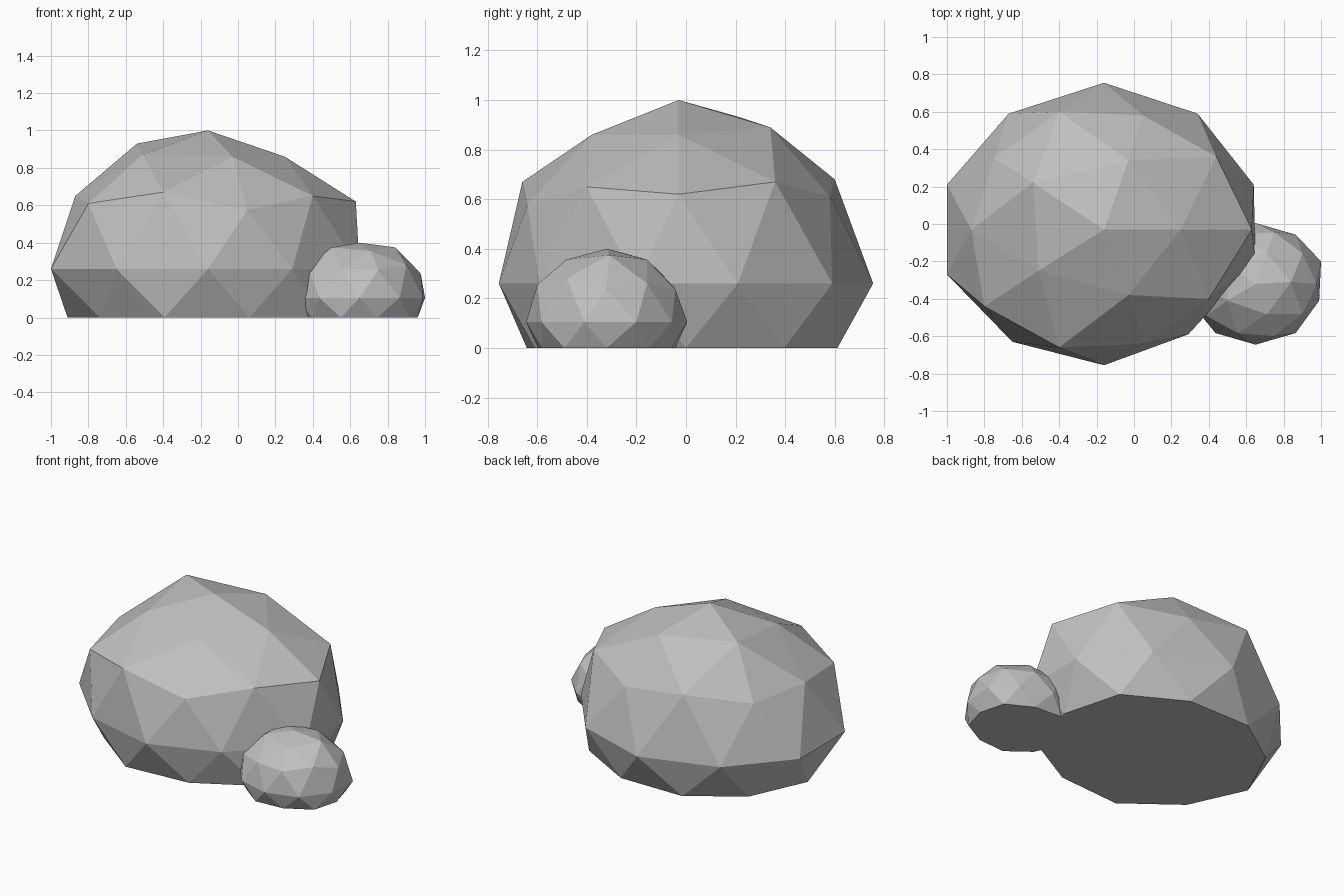
import bpy
import bmesh
from mathutils import Vector

cube = bpy.data.objects.get("Cube")
if cube:
    bpy.data.objects.remove(cube, do_unlink=True)

# Single stone colour
stone = bpy.data.materials.new("stone_grey")
stone.use_nodes = True
grey = (0.53, 0.53, 0.53, 1)
stone.diffuse_color = grey
stone.node_tree.nodes["Principled BSDF"].inputs["Base Color"].default_value = grey


def make_rock(name, center, radii, corners):
    """Faceted ball flattened on the ground, with some corners moved."""
    bm = bmesh.new()
    bmesh.ops.create_icosphere(bm, subdivisions=2, radius=1)
    for vert in bm.verts:
        for axis in range(3):
            vert.co[axis] = center[axis] + vert.co[axis] * radii[axis]
        vert.co.z = max(vert.co.z, 0)

    # Pull the nearest corner of the ball to each weathered position
    for corner in corners:
        target = Vector(corner)
        nearest = min(bm.verts, key=lambda v: (v.co - target).length)
        nearest.co = target

    # Merge the flattened underside into one flat base
    base = [f for f in bm.faces if all(v.co.z < 0.001 for v in f.verts)]
    bmesh.ops.dissolve_faces(bm, faces=base, use_verts=True)
    bmesh.ops.recalc_face_normals(bm, faces=bm.faces)

    mesh = bpy.data.meshes.new(name)
    bm.to_mesh(mesh)
    bm.free()
    mesh.materials.append(stone)
    rock = bpy.data.objects.new(name, mesh)
    bpy.context.collection.objects.link(rock)
    return rock


# Weathered corners of the large rock, from the crown down to the waist
crown = [(-.16, -.03, 1), (.25, -.03, .86), (-.03, .34, .89),
         (-.54, .22, .93), (-.51, -.25, .87), (-.03, -.38, .86)]
shoulder = [(.63, -.03, .62), (.05, .58, .61), (-.75, .35, .62),
            (-.8, -.44, .61), (.05, -.64, .575), (.44, .36, .67),
            (-.4, .6, .68), (-.87, -.03, .65), (-.4, -.66, .67),
            (.4, -.4, .65)]
waist = [(.64, .21, .26), (.34, .59, .26), (-.67, .59, .26),
         (-1, .21, .26), (-1, -.27, .26), (-.65, -.63, .26),
         (.29, -.59, .26), (.65, -.2, .26)]
foot = [(-.4, .61, 0)]
make_rock("large_rock", (-.16, 0, .26), (.84, .755, .74),
          crown + shoulder + waist + foot)

# Small rock leaning against the large one
make_rock("small_rock", (.65, -.32, .105), (.365, .325, .295),
          [(.84, -.31, .375), (.5, -.22, .375), (.5, -.41, .375),
           (.75, -.6, .255), (.9, -.48, .28), (1, -.2, .105),
           (.99, -.41, .105)])
